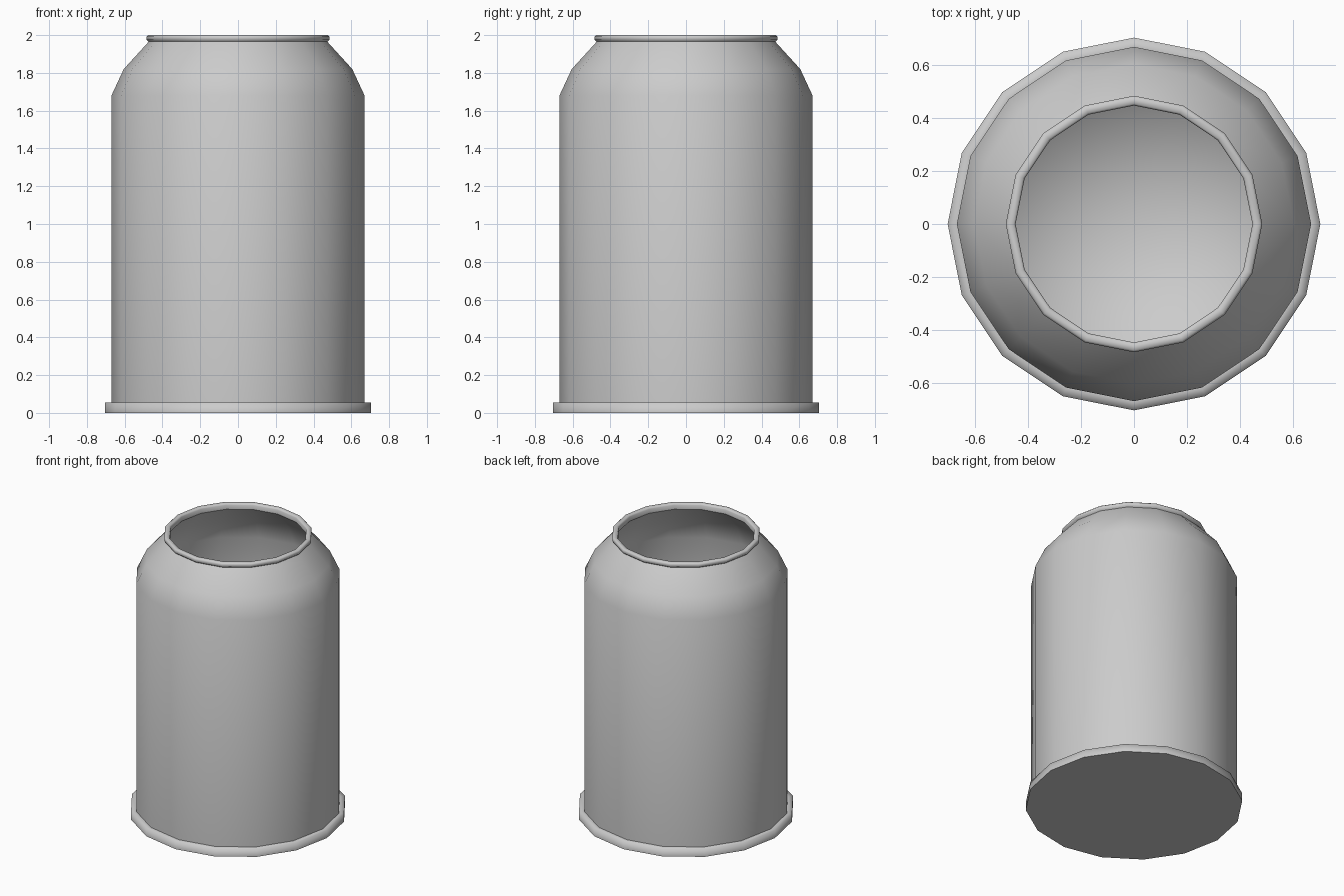
import bpy, bmesh
from math import cos, sin, pi

if "Cube" in bpy.data.objects:
    bpy.data.objects.remove(bpy.data.objects["Cube"])

SIDES = 16

def lathe(name, profile):
    """Revolve (radius, z, sharp) points; radius 0 closes with a pole."""
    bm = bmesh.new()
    rings = []
    for r, z, sharp in profile:
        if r == 0:
            rings.append([bm.verts.new((0, 0, z))] * SIDES)
        else:
            rings.append([bm.verts.new((r * cos(2 * pi * i / SIDES),
                                        r * sin(2 * pi * i / SIDES), z))
                          for i in range(SIDES)])
    for a, b in zip(rings, rings[1:]):
        for i in range(SIDES):
            j = (i + 1) % SIDES
            quad = list(dict.fromkeys((a[i], a[j], b[j], b[i])))
            bm.faces.new(quad).smooth = True
    # Crisp edge rings
    for ring, (r, z, sharp) in zip(rings, profile):
        if sharp:
            for i in range(SIDES):
                bm.edges.get((ring[i], ring[(i + 1) % SIDES])).smooth = False
    bmesh.ops.recalc_face_normals(bm, faces=bm.faces)
    mesh = bpy.data.meshes.new(name)
    bm.to_mesh(mesh)
    bm.free()
    obj = bpy.data.objects.new(name, mesh)
    bpy.context.collection.objects.link(obj)
    return obj

# Hollow open-topped can: underside, foot flange, wall, shoulder, rim, inside
lathe("open_can", [
    (0, 0, False), (0.705, 0, True),
    (0.705, 0.055, False), (0.67, 0.055, True),
    (0.67, 1.68, False), (0.605, 1.82, False), (0.473, 1.965, True),
    (0.485, 1.975, False), (0.485, 1.992, False), (0.477, 2.0, False),
    (0.455, 2.0, False), (0.448, 1.99, False), (0.448, 1.96, True),
    (0.58, 1.81, False), (0.64, 1.67, False),
    (0.64, 0.055, False), (0, 0.055, False),
])
